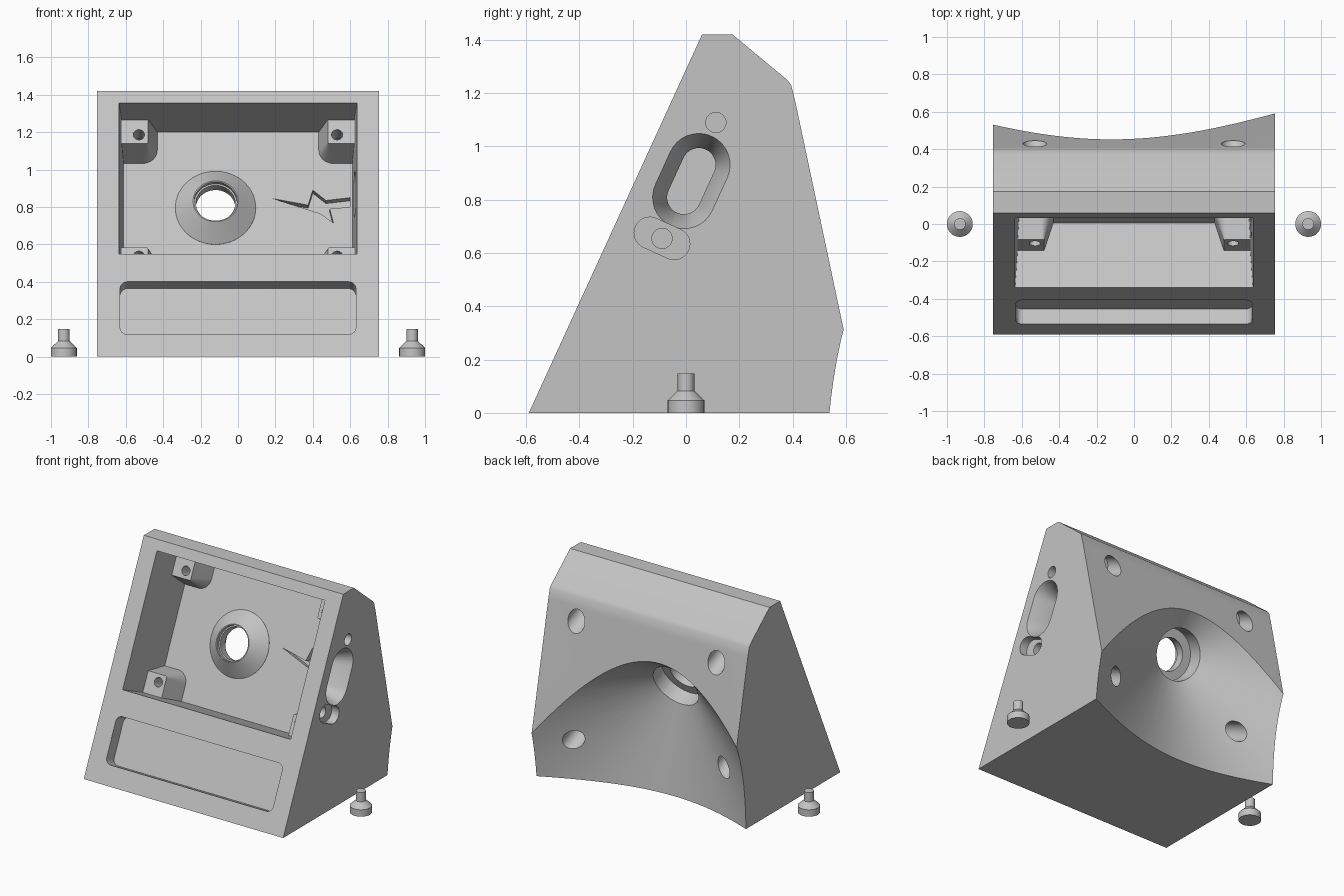
import bpy, bmesh, math
from mathutils import Matrix, Vector

if "Cube" in bpy.data.objects:
    bpy.data.objects.remove(bpy.data.objects["Cube"])

grey = bpy.data.materials.new("light_grey")
grey.diffuse_color = (0.55, 0.55, 0.55, 1)
grey.use_nodes = True
grey.node_tree.nodes["Principled BSDF"].inputs["Base Color"].default_value = grey.diffuse_color

# Tilted frame: X across, Y up the sloped front, Z out of the front; origin on pocket floor
UP = Vector((0, 0.416, 0.9094))
OUT = Vector((0, -0.9094, 0.416))
ACROSS = Vector((1, 0, 0))


def frame(a, b, c, origin):
    m = Matrix((a, b, c)).transposed().to_4x4()
    m.translation = origin
    return m


FRONT = frame(ACROSS, UP, OUT, (0, 0.19, 0.795))


def side(y, z):
    return frame(UP, OUT, ACROSS, (0, y, z))


def loft(name, rings, matrix=Matrix()):
    """Closed solid through a list of (outline points, height)."""
    bm = bmesh.new()
    loops = [[bm.verts.new(matrix @ Vector((x, y, h))) for x, y in pts]
             for pts, h in rings]
    n = len(loops[0])
    bm.faces.new(loops[0])
    bm.faces.new(loops[-1])
    for a, b in zip(loops, loops[1:]):
        for i in range(n):
            j = (i + 1) % n
            bm.faces.new((a[i], a[j], b[j], b[i]))
    bmesh.ops.recalc_face_normals(bm, faces=bm.faces)
    me = bpy.data.meshes.new(name)
    bm.to_mesh(me)
    bm.free()
    me.materials.append(grey)
    ob = bpy.data.objects.new(name, me)
    bpy.context.collection.objects.link(ob)
    return ob


def circle(r, cx=0, cy=0, n=32):
    return [(cx + r * math.cos(2 * math.pi * i / n),
             cy + r * math.sin(2 * math.pi * i / n)) for i in range(n)]


def rounded(hx, hy, r, cy=0, n=8):
    """Rounded rectangle; also makes slots when r equals a half size."""
    pts = []
    for k, (sx, sy) in enumerate(((1, 1), (-1, 1), (-1, -1), (1, -1))):
        for i in range(n + 1):
            a = math.pi / 2 * (k + i / n)
            pts.append((sx * (hx - r) + r * math.cos(a),
                        cy + sy * (hy - r) + r * math.sin(a)))
    return pts


def slot(length, r):
    return rounded(length / 2 + r, r * 1.0001, r)


def rect(hx, hy):
    return [(hx, hy), (-hx, hy), (-hx, -hy), (hx, -hy)]


def combine(tool, op='DIFFERENCE'):
    mod = housing.modifiers.new("combine", 'BOOLEAN')
    mod.operation = op
    mod.solver = 'EXACT'
    mod.object = tool
    bpy.context.view_layer.objects.active = housing
    bpy.ops.object.modifier_apply(modifier=mod.name)
    bpy.data.objects.remove(tool)


# Wedge-shaped housing, side profile extruded across
profile = [(-0.59, 0), (0.06, 1.42), (0.175, 1.42), (0.38, 1.25),
           (0.395, 1.23), (0.41, 1.17), (0.658, 0)]
housing = loft("housing", [(profile, -0.755), (profile, 0.755)],
               frame(Vector((0, 1, 0)), Vector((0, 0, 1)), ACROSS, (0, 0, 0)))

# Deep pocket in the front, slightly tapered
combine(loft("pocket", [(rect(0.612, 0.445), 0), (rect(0.636, 0.445), 0.38),
                        (rect(0.636, 0.445), 0.5)], FRONT))

# Shallow tray below the pocket
tray = rounded(0.63, 0.155, 0.04, -0.762)
combine(loft("tray", [(tray, 0.29), (tray, 0.5)], FRONT))

# Conical boss on the pocket floor
HOLE_X = -0.12
combine(loft("boss", [(circle(0.215, HOLE_X, 0, 64), -0.01),
                      (circle(0.215, HOLE_X, 0, 64), 0.001),
                      (circle(0.12, HOLE_X, 0, 64), 0.085)], FRONT), 'UNION')


# Flared screw posts in the four pocket corners
def post_outline(sx, sy, a, b, r):
    arc = [(a + r - r * math.sin(t), b + r - r * math.cos(t))
           for t in (math.pi / 2 * i / 8 for i in range(9))]
    pts = [(0.66, 0.455), (0.66, b)] + arc + [(a, 0.455)]
    return [(sx * x, sy * y) for x, y in pts]


CORNERS = [(sx, sy) for sx in (-1, 1) for sy in (-1, 1)]
for sx, sy in CORNERS:
    combine(loft("post", [(post_outline(sx, sy, 0.43, 0.26, 0.08), -0.005),
                          (post_outline(sx, sy, 0.48, 0.306, 0.01), 0.16)],
                 FRONT), 'UNION')

# Wide cone hollowed out of the back
SLOPE = 1.62
combine(loft("horn", [(circle(SLOPE * t, HOLE_X, 0, 128), -t)
                      for t in (0.01, 1.2)], FRONT))

# Stepped bore through the boss
combine(loft("bore", [(circle(0.165, HOLE_X, 0, 64), -0.2),
                      (circle(0.165, HOLE_X, 0, 64), 0.0),
                      (circle(0.105, HOLE_X, 0, 64), 0.0),
                      (circle(0.105, HOLE_X, 0, 64), 0.06),
                      (circle(0.114, HOLE_X, 0, 64), 0.06),
                      (circle(0.114, HOLE_X, 0, 64), 0.15)], FRONT))

# Screw holes, wider from the back
for sx, sy in CORNERS:
    c = (sx * 0.53, sy * 0.357)
    combine(loft("screw_hole", [(circle(0.063, *c), -0.8), (circle(0.063, *c), 0.04),
                                (circle(0.03, *c), 0.04), (circle(0.03, *c), 0.25)],
                 FRONT))

# Zigzag groove on the pocket floor
zigzag = [(0.185, 0.845), (0.375, 0.81), (0.40, 0.89), (0.47, 0.835), (0.60, 0.85),
          (0.60, 0.80), (0.49, 0.79), (0.51, 0.715), (0.44, 0.765)]
zigzag = [(x, (z - 0.795) / 0.9094) for x, z in zigzag]
combine(loft("groove", [(zigzag, -0.04), (zigzag, 0.03)], FRONT))

# Flared slot through the right wall
combine(loft("side_slot", [(slot(0.135, 0.063), 0.56), (slot(0.135, 0.063), 0.635),
                           (slot(0.135, 0.122), 0.765)], side(0.02, 0.87)))

# Small round hole above it, recessed slot with a hole below it
combine(loft("upper_hole", [(circle(0.038), 0.66), (circle(0.038), 0.8)],
             side(0.112, 1.09)))
recess = [(-y, x) for x, y in slot(0.10, 0.059)]
combine(loft("lower_slot", [(recess, 0.70), (recess, 0.8)], side(-0.09, 0.655)))
combine(loft("lower_hole", [(circle(0.038), 0.655), (circle(0.038), 0.8)],
             side(-0.09, 0.655)))

# Loose stepped feet on both sides
parts = [housing]
for name, x in (("left_foot", -0.931), ("right_foot", 0.931)):
    steps = [(0.069, 0), (0.069, 0.047), (0.031, 0.083), (0.031, 0.147)]
    parts.append(loft(name, [(circle(r), h) for r, h in steps],
                      Matrix.Translation((x, 0, 0))))

# Smooth round surfaces, keep edges sharp
for ob in parts:
    bpy.ops.object.select_all(action='DESELECT')
    ob.select_set(True)
    bpy.context.view_layer.objects.active = ob
    bpy.ops.object.shade_smooth_by_angle(angle=math.radians(25))
